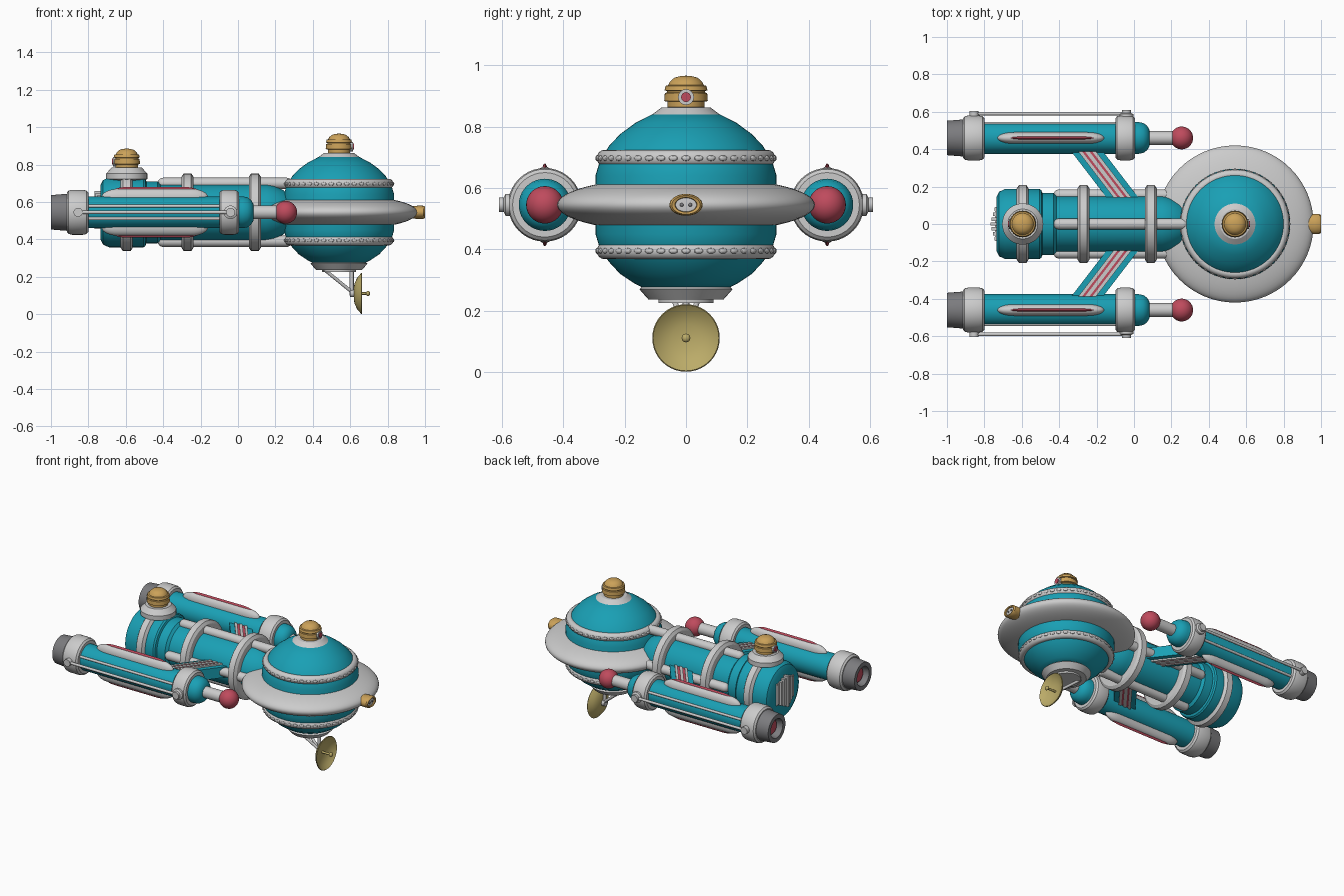
import bpy, bmesh
from math import pi, sin, cos, radians
from mathutils import Vector, Matrix

if "Cube" in bpy.data.objects:
    bpy.data.objects.remove(bpy.data.objects["Cube"])


def material(name, c):
    m = bpy.data.materials.new(name)
    m.diffuse_color = (*c, 1)
    m.use_nodes = True
    m.node_tree.nodes["Principled BSDF"].inputs["Base Color"].default_value = m.diffuse_color
    return m


TEAL = material("teal", (0.01, 0.35, 0.46))
RED = material("red", (0.52, 0.07, 0.11))
GOLD = material("gold", (0.60, 0.36, 0.10))
BRASS = material("brass", (0.50, 0.41, 0.14))
DARK = material("dark_grey", (0.20, 0.20, 0.21))


def finish(name, bm, mat=None):
    bmesh.ops.remove_doubles(bm, verts=bm.verts, dist=1e-5)
    bmesh.ops.recalc_face_normals(bm, faces=bm.faces)
    me = bpy.data.meshes.new(name)
    bm.to_mesh(me)
    bm.free()
    ob = bpy.data.objects.new(name, me)
    bpy.context.collection.objects.link(ob)
    if mat:
        me.materials.append(mat)
    return ob


def lathe(name, prof, at=(0, 0, 0), axis='Z', mat=None, seg=40, sq=(1, 1), closed=False):
    """Revolve (radius, height) points about an axis; sq squashes the cross-section."""
    bm = bmesh.new()
    rows = []
    for r, h in prof:
        row = []
        for i in range(seg):
            a = 2 * pi * i / seg
            u, v = r * cos(a) * sq[0], r * sin(a) * sq[1]
            p = {'Z': (u, v, h), 'X': (h, u, v), 'Y': (u, h, v)}[axis]
            row.append(bm.verts.new(Vector(p) + Vector(at)))
        rows.append(row)
    n = len(rows)
    for k in range(n if closed else n - 1):
        a, b = rows[k], rows[(k + 1) % n]
        for i in range(seg):
            j = (i + 1) % seg
            bm.faces.new((a[i], a[j], b[j], b[i]))
    return finish(name, bm, mat)


def oval(r, h, rr, hh, n=16):
    return [(r + rr * cos(2 * pi * i / n), h + hh * sin(2 * pi * i / n)) for i in range(n)]


def rod(name, a, b, r, mat=None, seg=16):
    a, b = Vector(a), Vector(b)
    bm = bmesh.new()
    q = (b - a).to_track_quat('Z', 'Y').to_matrix().to_4x4()
    bmesh.ops.create_cone(bm, cap_ends=True, segments=seg, radius1=r, radius2=r,
                          depth=(b - a).length, matrix=Matrix.Translation((a + b) / 2) @ q)
    return finish(name, bm, mat)


def ball(name, at, size, mat=None):
    bm = bmesh.new()
    bmesh.ops.create_uvsphere(bm, u_segments=32, v_segments=16, radius=1,
                              matrix=Matrix.Translation(at) @ Matrix.Diagonal((*size, 1)))
    return finish(name, bm, mat)


def prism(name, pts, z0, z1, mat=None):
    bm = bmesh.new()
    f = bm.faces.new([bm.verts.new((x, y, z0)) for x, y in pts])
    g = bmesh.ops.extrude_face_region(bm, geom=[f])
    bmesh.ops.translate(bm, vec=(0, 0, z1 - z0),
                        verts=[v for v in g['geom'] if isinstance(v, bmesh.types.BMVert)])
    return finish(name, bm, mat)


def capsule(x0, x1, r, cap, n=8):
    t = [i * pi / 2 / n for i in range(n + 1)]
    return ([(r * sin(a), x0 + cap * (1 - cos(a))) for a in t] +
            [(r * cos(a), x1 - cap * (1 - sin(a))) for a in t])


ZC, SX = 0.545, 0.54   # centre height of the ship, saucer centre

# Saucer: teal core, grey disc
lathe("saucer_core", [(0, .845), (.11, .84), (.165, .812), (.215, .775), (.25, .738), (.28, .69),
                      (.295, .64), (.295, .45), (.28, .40), (.25, .358), (.215, .32), (.17, .29),
                      (.14, .275), (0, .275)], (SX, 0, 0), mat=TEAL, seg=64)
lathe("saucer_disc", [(.42 * abs(sin(a)) ** .9, ZC + .09 * cos(a))
                      for a in [pi * i / 32 for i in range(33)]], (SX, 0, 0), seg=64)

# Beaded rings above and below the disc
for tag, z in (("upper", .697), ("lower", .395)):
    lathe(tag + "_saucer_ring", oval(.266, z, .025, .027), (SX, 0, 0), seg=64, closed=True)
    bm = bmesh.new()
    for i in range(44):
        m = (Matrix.Translation((SX, 0, z)) @ Matrix.Rotation(2 * pi * i / 44, 4, 'Z') @
             Matrix.Translation((.29, 0, 0)) @ Matrix.Diagonal((.006, .015, .009, 1)))
        bmesh.ops.create_uvsphere(bm, u_segments=10, v_segments=6, radius=1, matrix=m)
    finish(tag + "_ring_beads", bm)

# Collars and gold turrets with round eyes
turret = [(0, 0), (.06, 0), (.06, .018), (.071, .02), (.069, .046), (.062, .048), (.062, .053),
          (.07, .055), (.066, .07), (.058, .072), (.052, .084), (.038, .096), (.02, .101), (0, .103)]
for tag, x, z, d in (("saucer", SX, .863, 1), ("rear", -.595, .783, -1)):
    lathe(tag + "_turret", turret, (x, 0, z), mat=GOLD)
    rod(tag + "_turret_eye_rim", (x + d * .05, 0, z + .033), (x + d * .074, 0, z + .033), .026)
    rod(tag + "_turret_eye", (x + d * .05, 0, z + .033), (x + d * .079, 0, z + .033), .016, RED)
lathe("saucer_top_collar", [(.0, .825), (.112, .83), (.112, .838), (.08, .862), (.0, .866)], (SX, 0, 0))
lathe("rear_turret_collar", [(0, .68), (.085, .68), (.085, .715), (.11, .722), (.11, .752),
                             (.08, .785), (0, .785)], (-.595, 0, 0))
lathe("saucer_bottom_collar", [(0, .28), (.14, .28), (.152, .27), (.122, .236), (0, .236)], (SX, 0, 0))
lathe("dish_mount", [(0, .24), (.09, .24), (.09, .225), (0, .225)], (SX, 0, 0))

# Dish antenna with struts
DZ = .111
lathe("dish", [(0, .617), (.05, .622), (.085, .637), (.11, .660), (.107, .664), (.083, .645),
               (.045, .632), (0, .628)], (0, 0, DZ), 'X', BRASS, closed=False)
rod("dish_feed", (.62, 0, DZ), (.70, 0, DZ), .007, BRASS)
ball("dish_feed_tip", (.695, 0, DZ), (.011, .014, .014), BRASS)
rod("dish_post", (.608, 0, .24), (.608, 0, .10), .011)
rod("dish_hub", (.598, 0, DZ), (.625, 0, DZ), .02)
for s in (-1, 1):
    rod("dish_brace", (.46, s * .04, .24), (.608, 0, .12), .009)

# Nose lamp
lathe("nose_lamp", [(0, .93), (.05, .93), (.054, .965), (.053, .992), (.046, 1.0), (.036, .997),
                    (.034, .985), (0, .985)], (0, 0, ZC), 'X', GOLD, sq=(1, .66))
lathe("nose_lamp_plate", [(0, .992), (.034, .990), (.036, .97)], (0, 0, ZC), 'X', sq=(1, .66))
for s in (-1, 1):
    ball("nose_lamp_stud", (.992, s * .014, ZC), (.005, .006, .006), DARK)

# Main hull
lathe("hull", [(0, -.735), (.145, -.735), (.172, -.722), (.187, -.69), (.187, -.505), (.18, -.495),
               (.166, -.49), (.166, -.43), (.15, -.415), (.15, .15), (.142, .19), (.12, .24),
               (.09, .28), (0, .30)], (0, 0, ZC), 'X', TEAL, seg=48)
for tag, x in (("rear", -.595), ("middle", -.27), ("front", .09)):
    lathe(tag + "_hull_ring", [(.14, x - .032), (.19, x - .032), (.208, x - .02), (.208, x + .02),
                               (.19, x + .032), (.14, x + .032)], (0, 0, ZC), 'X', seg=32, closed=True)
for k in range(4):
    y, z = .155 * sin(k * pi / 2), ZC + .155 * cos(k * pi / 2)
    lathe("hull_pipe", capsule(-.43, .29, .03, .03), (0, y, z), 'X', seg=20)

# Stern grille
for k in range(-3, 4):
    h = .115 - .012 * abs(k)
    y = k * .026
    prism("stern_rib", [(-.768 + .007 * abs(k), y - .009), (-.72, y - .009), (-.72, y + .009),
                        (-.768 + .007 * abs(k), y + .009)], ZC - .09 + .012 * abs(k), ZC + h)
prism("stern_plate", [(-.742, -.09), (-.72, -.09), (-.72, .09), (-.742, .09)], ZC - .06, ZC + .085)

# Engine pods and pylons, mirrored left and right
for tag, s in (("right", -1), ("left", 1)):
    c = (0, s * .46, ZC)
    lathe(tag + "_pod", [(0, -.92), (.085, -.92), (.085, .025), (.08, .05), (.066, .07), (.045, .082),
                         (0, .085)], c, 'X', TEAL)
    for end, x0, x1 in (("front", -.10, .005), ("rear", -.915, -.80)):
        lathe(f"{tag}_pod_{end}_band", [(.08, x0), (.105, x0), (.116, x0 + .01), (.12, x0 + .028),
                                        (.12, x1 - .028), (.116, x1 - .01), (.105, x1), (.08, x1)], c, 'X', closed=True)
    lathe(tag + "_nozzle", [(0, -.90), (.1, -.90), (.092, -1), (.064, -1), (.054, -.955), (0, -.955)],
          c, 'X', DARK)
    lathe(tag + "_nozzle_glow", [(0, -.972), (.045, -.968), (.056, -.955)], c, 'X', RED)
    rod(tag + "_pod_nose_rod", (.06, s * .46, ZC), (.23, s * .46, ZC), .037, seg=24)
    ball(tag + "_pod_nose_ball", (.255, s * .46, ZC), (.061, .061, .061), RED)
    # Top and bottom fins
    for v in (-1, 1):
        f = (0, s * .46, ZC + v * .08)
        lathe(tag + "_fin_base", capsule(-.73, -.16, .045, .09), f, 'X', sq=(.68, 1), seg=24)
        lathe(tag + "_fin_ridge", capsule(-.70, -.18, .055, .10), f, 'X', RED, sq=(.22, 1), seg=20)
    # Outer side rail and trims
    lathe(tag + "_front_rail_knob", [(0, .10), (.036, .10), (.036, .128), (.024, .134), (.024, .15),
                                     (0, .15)] if s > 0 else
          [(0, -.10), (.036, -.10), (.036, -.128), (.024, -.134), (.024, -.15), (0, -.15)],
          (-.04, s * .46, ZC), 'Y', seg=24)
    rod(tag + "_rear_rail_knob", (-.855, s * .56, ZC), (-.855, s * .605, ZC), .024, seg=24)
    rod(tag + "_side_rail", (-.855, s * .59, ZC), (-.04, s * .59, ZC), .009)
    for v in (-1, 1):
        rod(tag + "_side_trim", (-.81, s * .538, ZC + v * .033), (-.09, s * .538, ZC + v * .033), .008)

    # Slanted pylon with stripes
    def slab(name, u0, u1, t, mat=None):
        xa, xb, w, ya, yb = -.345, -.15, .17, .40, .12
        xb += .02
        pts = [(xa + w * u0, s * ya), (xa + w * u1, s * ya), (xb + w * u1, s * yb), (xb + w * u0, s * yb)]
        prism(f"{tag}_{name}", pts, ZC - t, ZC + t, mat)
    slab("pylon", 0, 1, .036, TEAL)
    slab("pylon_red_stripe", .28, .72, .042, RED)
    slab("pylon_edge_stripe_a", .22, .34, .046)
    slab("pylon_center_stripe", .43, .57, .046)
    slab("pylon_edge_stripe_b", .66, .78, .046)

# Smooth shading with sharp edges kept
bpy.ops.object.select_all(action='SELECT')
bpy.context.view_layer.objects.active = bpy.context.selected_objects[0]
bpy.ops.object.shade_smooth_by_angle(angle=radians(32))
